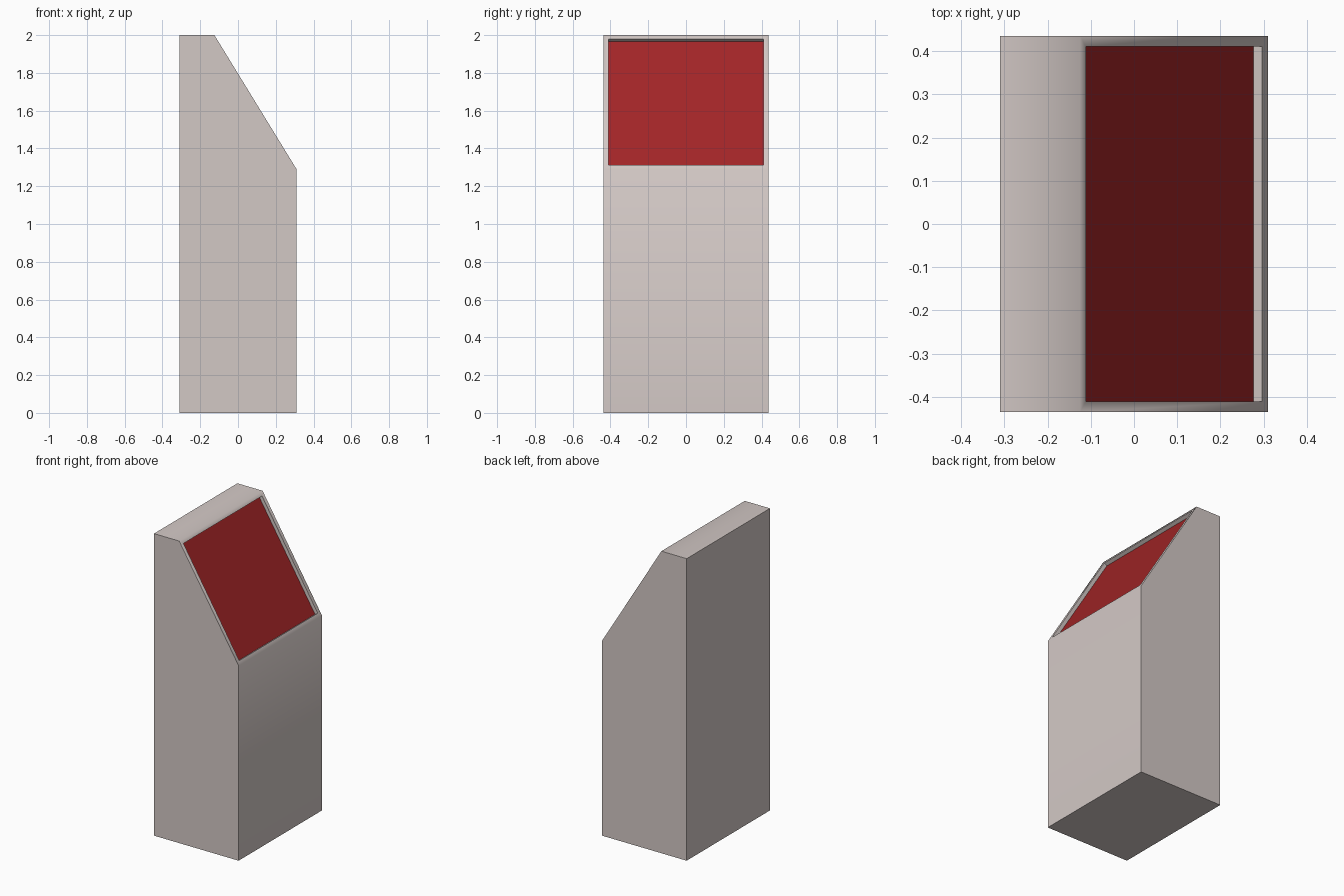
import bpy
import bmesh
import math

cube = bpy.data.objects.get("Cube")
if cube:
    bpy.data.objects.remove(cube, do_unlink=True)


def make_material(name, colour):
    mat = bpy.data.materials.new(name)
    mat.use_nodes = True
    mat.diffuse_color = (*colour, 1)
    mat.node_tree.nodes["Principled BSDF"].inputs["Base Color"].default_value = (*colour, 1)
    return mat


HALF_DEPTH = 0.436
FRAME_WIDTH = 0.036
RECESS = 0.0235

# Side profile of the cabinet, in x and z
profile = [(-0.31, 0), (0.31, 0), (0.31, 1.29), (-0.125, 2), (-0.31, 2)]

# Cabinet: extrude the profile from front to back
bm = bmesh.new()
side = bm.faces.new([bm.verts.new((x, -HALF_DEPTH, z)) for x, z in profile])
extruded = bmesh.ops.extrude_face_region(bm, geom=[side])["geom"]
bmesh.ops.translate(bm, vec=(0, 2 * HALF_DEPTH, 0),
                    verts=[v for v in extruded if isinstance(v, bmesh.types.BMVert)])
bmesh.ops.recalc_face_normals(bm, faces=bm.faces)

# Sunken screen: inset the sloping face, then push it in
bm.normal_update()
screen = next(f for f in bm.faces if f.normal.x > 0.5 and f.normal.z > 0.3)
bmesh.ops.inset_individual(bm, faces=[screen], thickness=FRAME_WIDTH)
bmesh.ops.inset_individual(bm, faces=[screen], thickness=0, depth=-RECESS)
screen.material_index = 1

mesh = bpy.data.meshes.new("kiosk_cabinet")
bm.to_mesh(mesh)
bm.free()
mesh.materials.append(make_material("warm pale grey", (0.65, 0.58, 0.56)))
mesh.materials.append(make_material("dark red", (0.36, 0.018, 0.02)))

cabinet = bpy.data.objects.new("kiosk_cabinet", mesh)
bpy.context.collection.objects.link(cabinet)

# Soft shading over the top and slope, crisp right-angled edges
bpy.ops.object.select_all(action="DESELECT")
cabinet.select_set(True)
bpy.context.view_layer.objects.active = cabinet
bpy.ops.object.shade_smooth_by_angle(angle=math.radians(65))
